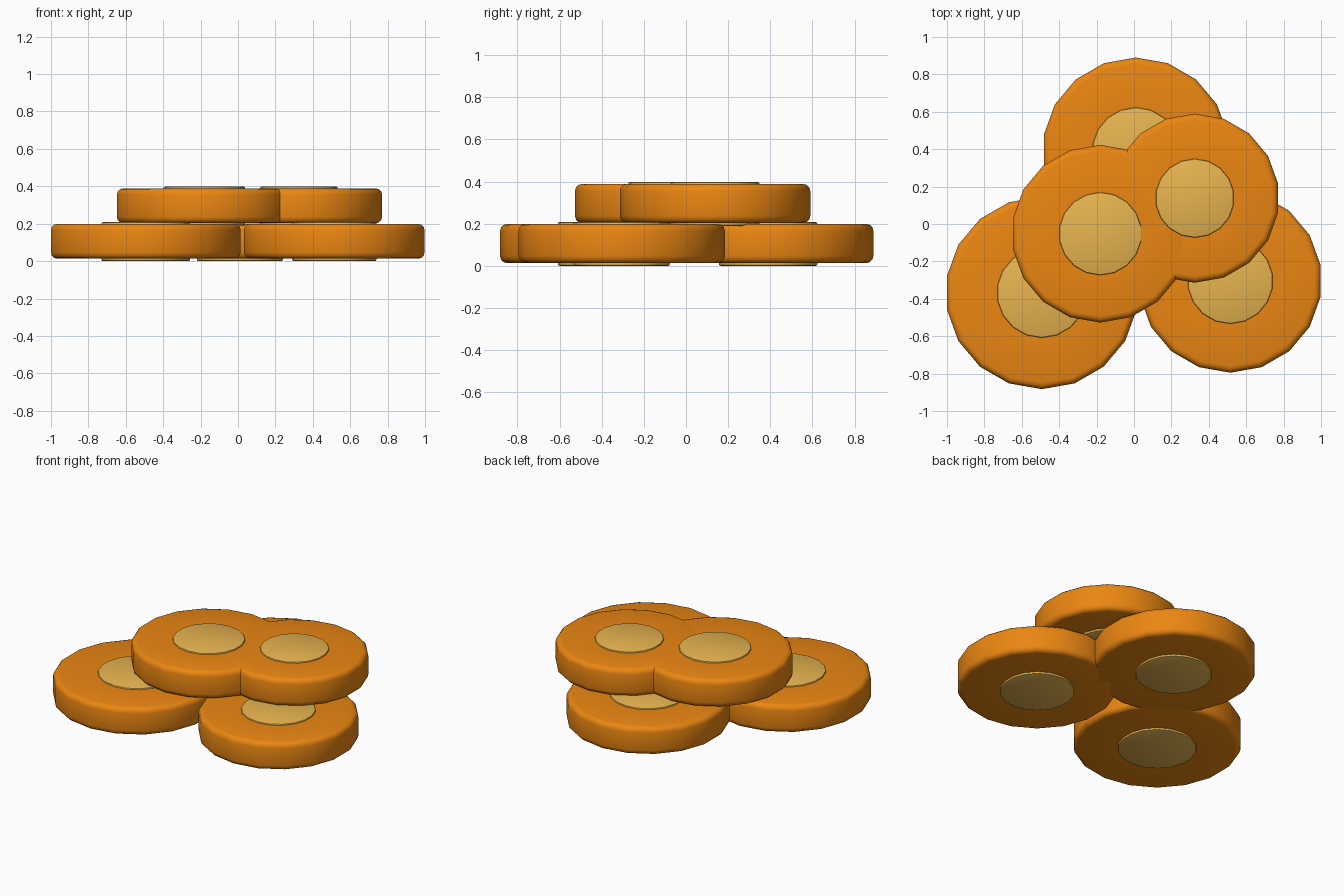
import bpy, bmesh
from math import sin, cos, pi, radians

if "Cube" in bpy.data.objects:
    bpy.data.objects.remove(bpy.data.objects["Cube"])

SIDES = 18


def material(name, color):
    m = bpy.data.materials.new(name)
    m.diffuse_color = color
    m.use_nodes = True
    m.node_tree.nodes["Principled BSDF"].inputs["Base Color"].default_value = m.diffuse_color
    return m


orange = material("orange_rim", (0.83, 0.24, 0.006, 1))
gold = material("gold_centre", (0.80, 0.46, 0.08, 1))


def arc(r, z, bevel, a0, a1, steps=3):
    """Rounded corner of the profile around (r, z)."""
    return [(r + bevel * cos(radians(a0 + (a1 - a0) * i / steps)),
             z + bevel * sin(radians(a0 + (a1 - a0) * i / steps)))
            for i in range(steps + 1)]


def coin(name, x, y, z, radius):
    ri, b, s = radius * 0.467, 0.034, 0.008
    z0, z1, rim0, rim1 = 0.0, 0.208, 0.013, 0.199
    # half section from bottom centre disc, around the rim, to top centre disc
    bottom = arc(ri - s, z0 + s, s, -90, 0, 2) + [(ri, rim0)]
    rim = arc(radius - b, rim0 + b, b, -90, 0) + arc(radius - b, rim1 - b, b, 0, 90)
    top = [(ri, rim1)] + arc(ri - s, z1 - s, s, 0, 90, 2)
    profile = bottom + rim + top
    first, last = len(bottom) - 1, len(bottom) + len(rim)

    bm = bmesh.new()
    rings = []
    for r, h in profile:
        rings.append([bm.verts.new((r * sin(2 * pi * k / SIDES),
                                    -r * cos(2 * pi * k / SIDES), h))
                      for k in range(SIDES)])
    for i in range(len(rings) - 1):
        a, c = rings[i], rings[i + 1]
        for k in range(SIDES):
            n = (k + 1) % SIDES
            f = bm.faces.new((a[k], a[n], c[n], c[k]))
            f.material_index = 0 if first <= i < last else 1
    # flat centre faces
    bm.faces.new(rings[0][::-1]).material_index = 1
    bm.faces.new(rings[-1]).material_index = 1
    bmesh.ops.recalc_face_normals(bm, faces=bm.faces[:])

    me = bpy.data.meshes.new(name)
    bm.to_mesh(me)
    bm.free()
    me.materials.append(orange)
    me.materials.append(gold)
    ob = bpy.data.objects.new(name, me)
    ob.location = (x, y, z)
    bpy.context.collection.objects.link(ob)
    bpy.ops.object.select_all(action='DESELECT')
    ob.select_set(True)
    bpy.context.view_layer.objects.active = ob
    bpy.ops.object.shade_smooth_by_angle(angle=radians(35))


# bottom layer
coin("lower_coin_left", -0.493, -0.368, 0, 0.515)
coin("lower_coin_right", 0.515, -0.305, 0, 0.49)
coin("lower_coin_back", 0.01, 0.39, 0, 0.50)
# top layer
coin("upper_coin_left", -0.18, -0.052, 0.19, 0.475)
coin("upper_coin_right", 0.325, 0.138, 0.19, 0.452)
